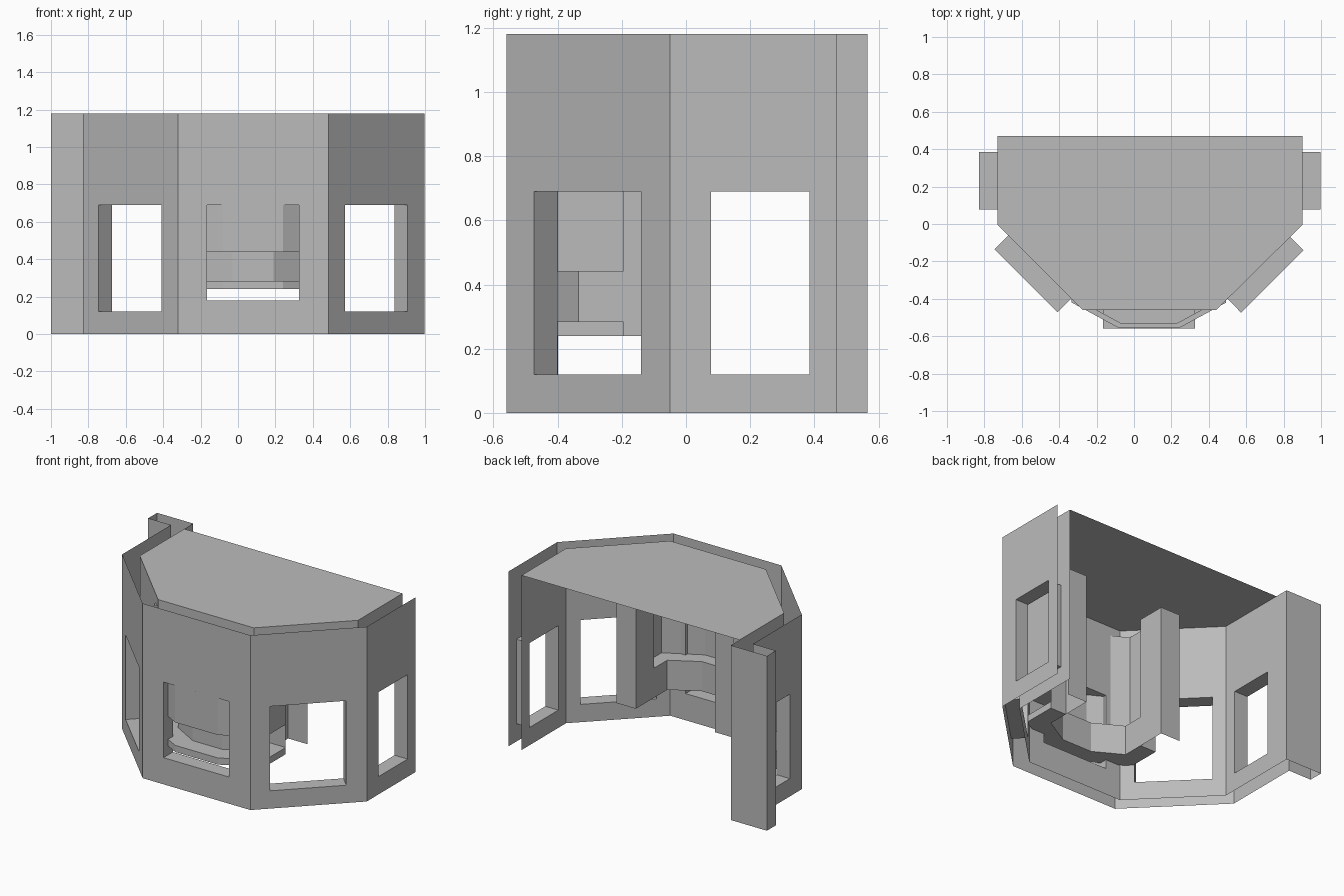
import bpy
import bmesh
from mathutils import Vector

if "Cube" in bpy.data.objects:
    bpy.data.objects.remove(bpy.data.objects["Cube"])

H = 1.18          # wall height
CX = 0.08         # mirror axis of the bay

mat = bpy.data.materials.new("plain_grey")
mat.diffuse_color = (0.5, 0.5, 0.5, 1)
mat.use_nodes = True
mat.node_tree.nodes["Principled BSDF"].inputs["Base Color"].default_value = mat.diffuse_color


def finish(name, quads):
    """Make one mesh object from a list of polygons."""
    bm = bmesh.new()
    for q in quads:
        bm.faces.new([bm.verts.new(p) for p in q])
    bmesh.ops.remove_doubles(bm, verts=bm.verts, dist=0.0005)
    bmesh.ops.recalc_face_normals(bm, faces=bm.faces)
    me = bpy.data.meshes.new(name)
    bm.to_mesh(me)
    bm.free()
    me.materials.append(mat)
    ob = bpy.data.objects.new(name, me)
    bpy.context.collection.objects.link(ob)
    return ob


def strip(path, z0, z1):
    """Upright sheet along a plan path."""
    return [[(*a, z0), (*b, z0), (*b, z1), (*a, z1)] for a, b in zip(path, path[1:])]


def ledge(p, q, z):
    """Flat band between two plan paths."""
    return [[(*p[i], z), (*p[i + 1], z), (*q[i + 1], z), (*q[i], z)]
            for i in range(len(p) - 1)]


def rect(a, b, z0, z1):
    return [(*a, z0), (*b, z0), (*b, z1), (*a, z1)]


def frame(r, s):
    return [[r[i], r[(i + 1) % 4], s[(i + 1) % 4], s[i]] for i in range(4)]


def window_wall(name, a, b, ai, bi, t0, t1, z0, z1):
    """Outer and inner wall skins joined by the window reveal."""
    a, b, ai, bi = (Vector(v) for v in (a, b, ai, bi))
    h0, h1 = a.lerp(b, t0), a.lerp(b, t1)
    d = (bi - ai).normalized()
    g0, g1 = (ai + d * (h - ai).dot(d) for h in (h0, h1))
    outer_hole, inner_hole = rect(h0, h1, z0, z1), rect(g0, g1, z0, z1)
    finish(name, frame(rect(a, b, 0, H), outer_hole)
           + frame(rect(ai, bi, 0, H), inner_hole)
           + frame(outer_hole, inner_hole))


# Five walls of the bay, each with one window
outer = [(-0.83, 0.47), (-0.83, -0.05), (-0.32, -0.56), (0.485, -0.56), (0.997, -0.05), (0.997, 0.47)]
inner = [(-0.73, 0.47), (-0.73, -0.005), (-0.275, -0.46), (0.44, -0.46), (0.9, -0.005), (0.9, 0.47)]
holes = [("left_wall", 0.163, 0.755, 0.12), ("left_angled_wall", 0.167, 0.825, 0.12),
         ("front_wall", 0.193, 0.801, 0.18), ("right_angled_wall", 0.17, 0.823, 0.12),
         ("right_wall", 0.245, 0.837, 0.12)]
for i, (name, t0, t1, z0) in enumerate(holes):
    window_wall(name, outer[i], outer[i + 1], inner[i], inner[i + 1], t0, t1, z0, 0.69)

# Roof and the return at the back left
finish("roof", [[(x, y, H) for x, y in inner]])
finish("back_return", strip([(-0.83, 0.47), (-1, 0.47), (-1, 0.565), (-0.73, 0.565), (-0.73, 0.47)], 0, H))


# Faceted counter inside the front window
def mirrored(half):
    return half + [(2 * CX - x, y) for x, y in reversed(half)]


face = mirrored([(-0.333, -0.195), (-0.333, -0.42), (-0.08, -0.557)])
lining = mirrored([(-0.305, -0.195), (-0.305, -0.403), (-0.07, -0.53)])
recess = mirrored([(-0.215, -0.195), (-0.215, -0.335), (-0.03, -0.44)])
finish("counter_base", strip(face, 0.24, 0.285) + ledge(face, recess, 0.24)
       + ledge(face, recess, 0.285) + strip(recess, 0.24, 0.44))
finish("counter_shelf", ledge(face, recess, 0.44))
finish("counter_screen", strip(face, 0.44, 1.12) + strip(lining, 0.44, 1.12)
       + ledge(face, lining, 1.12))

# Side panels with their returns
for name, s in (("left_panel", 1), ("right_panel", -1)):
    px = lambda x: CX + s * (x - CX)
    finish(name, strip([(px(-0.36), 0), (px(-0.215), 0), (px(-0.215), -0.195),
                        (px(-0.333), -0.195)], 0.24, 1.12))
# Thin cover strips on the front face
for name, x0, x1, z0, z1 in (("seam_strip", 0.077, 0.083, 0.69, 1.12),
                             ("head_strip", -0.08, 0.24, 1.115, 1.12)):
    finish(name, [rect((x0, -0.565), (x1, -0.565), z0, z1)])
